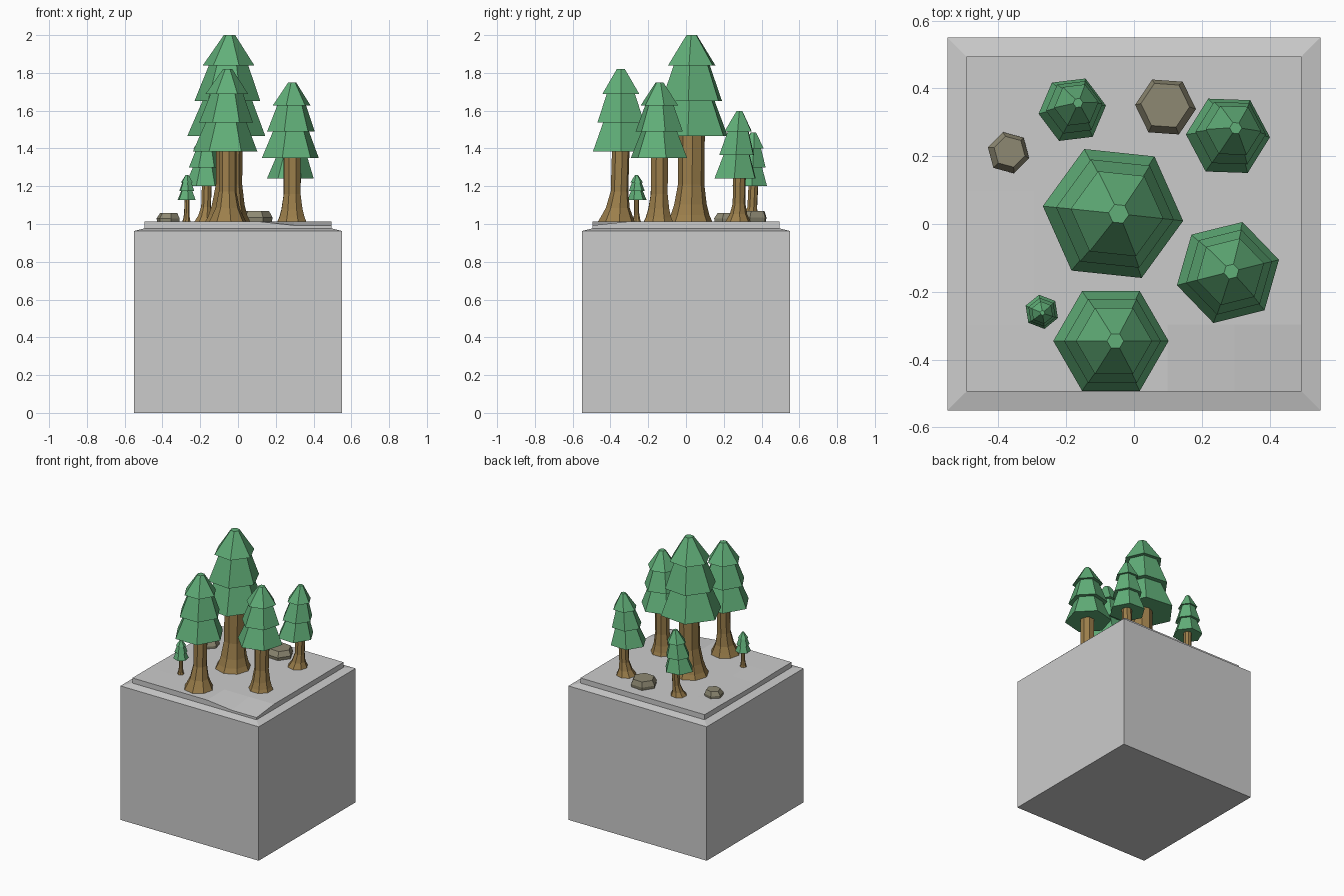
import bpy, bmesh
from math import cos, sin, radians, tau

if "Cube" in bpy.data.objects:
    bpy.data.objects.remove(bpy.data.objects["Cube"])


def material(name, rgb):
    m = bpy.data.materials.new(name)
    m.diffuse_color = (*rgb, 1)
    m.use_nodes = True
    m.node_tree.nodes["Principled BSDF"].inputs["Base Color"].default_value = m.diffuse_color
    return m


GREEN = material("needles", (0.12, 0.43, 0.19))
BROWN = material("bark", (0.33, 0.21, 0.07))
STONE = material("stone", (0.27, 0.25, 0.17))


def add_object(name, bm, mat=None):
    bmesh.ops.recalc_face_normals(bm, faces=bm.faces)
    me = bpy.data.meshes.new(name)
    bm.to_mesh(me)
    bm.free()
    ob = bpy.data.objects.new(name, me)
    bpy.context.collection.objects.link(ob)
    if mat:
        me.materials.append(mat)
    return ob


def loft(name, rings, sides, turn, mat=None):
    """Closed skin through polygon rings given as (x, y, z, radius)."""
    bm = bmesh.new()
    loops = []
    for x, y, z, r in rings:
        angles = [radians(turn) + tau * i / sides for i in range(sides)]
        loops.append([bm.verts.new((x + r * cos(a), y + r * sin(a), z)) for a in angles])
    for a, b in zip(loops, loops[1:]):
        for i in range(sides):
            j = (i + 1) % sides
            bm.faces.new((a[i], a[j], b[j], b[i]))
    bm.faces.new(loops[0])
    bm.faces.new(loops[-1])
    return add_object(name, bm, mat)


# Square pedestal with a shallow chamfered top
S2 = 2 ** 0.5
loft("pedestal", [(0, 0, 0, 0.55 * S2), (0, 0, 0.963, 0.55 * S2), (0, 0, 0.977, 0.494 * S2)], 4, 45)

# Ground slab: 5 x 5 grid that dips at the front right corner
bm = bmesh.new()
bmesh.ops.create_grid(bm, x_segments=5, y_segments=5, size=0.494)
top = list(bm.verts)
ext = bmesh.ops.extrude_face_region(bm, geom=bm.faces[:])
for v in ext["geom"]:
    if isinstance(v, bmesh.types.BMVert):
        v.co.z = 0.972
for v in top:
    v.co.z = 1.014
    if v.co.y < -0.4 and v.co.x > 0.2:
        v.co.z = 0.993
    elif v.co.x < -0.4 and abs(v.co.y) < 0.2:
        v.co.z = 1.010
add_object("ground_slab", bm)


def tree(name, tip, canopy, ztop, zbot, r, turn, foot, r_foot, r_trunk):
    # Three stepped tiers, drifting from the tip to the canopy's lower centre
    def at(t, rad):
        return (tip[0] + (canopy[0] - tip[0]) * t, tip[1] + (canopy[1] - tip[1]) * t,
                ztop + (zbot - ztop) * t, rad * r)
    loft(name + "_canopy", [at(0, 0.145), at(0.30, 0.66), at(0.295, 0.50), at(0.65, 0.84),
                            at(0.645, 0.63), at(1, 1)], 6, turn, GREEN)
    # Flared trunk
    mx, my = tip
    h = zbot - 1.0
    fx, fy = foot

    def ring(t, rad):
        k = min(1, t * 1.6)
        return (fx + (mx - fx) * k, fy + (my - fy) * k, 1.0 + h * t, rad)
    loft(name + "_trunk", [ring(0, r_foot), ring(0.1, r_foot * 0.82),
                           ring(0.22, r_trunk + (r_foot - r_trunk) * 0.3),
                           ring(0.45, r_trunk), ring(1.06, r_trunk)], 8, turn + 10, BROWN)


tree("tall_tree", (-0.045, 0.03), (-0.062, 0.031), 2.0, 1.465, 0.208, -6, (-0.055, 0.02), 0.125, 0.07)
tree("front_tree", (-0.055, -0.345), (-0.068, -0.345), 1.82, 1.385, 0.17, 0, (-0.055, -0.37), 0.105, 0.047)
tree("right_tree", (0.287, -0.14), (0.277, -0.143), 1.748, 1.35, 0.155, 14, (0.285, -0.147), 0.088, 0.048)
tree("back_right_tree", (0.30, 0.283), (0.277, 0.26), 1.597, 1.24, 0.124, -2, (0.28, 0.275), 0.075, 0.034)
tree("back_left_tree", (-0.165, 0.357), (-0.182, 0.337), 1.485, 1.20, 0.1, 7, (-0.18, 0.335), 0.062, 0.027)
tree("sapling", (-0.27, -0.262), (-0.272, -0.259), 1.26, 1.127, 0.051, -21, (-0.274, -0.26), 0.027, 0.014)

# Low boulders
loft("large_rock", [(0.093, 0.345, 1.0, 0.085), (0.093, 0.345, 1.035, 0.09),
                    (0.092, 0.35, 1.07, 0.072)], 6, -4, STONE)
loft("small_rock", [(-0.37, 0.21, 1.0, 0.06), (-0.37, 0.21, 1.03, 0.063),
                    (-0.367, 0.213, 1.058, 0.047)], 6, -15, STONE)
